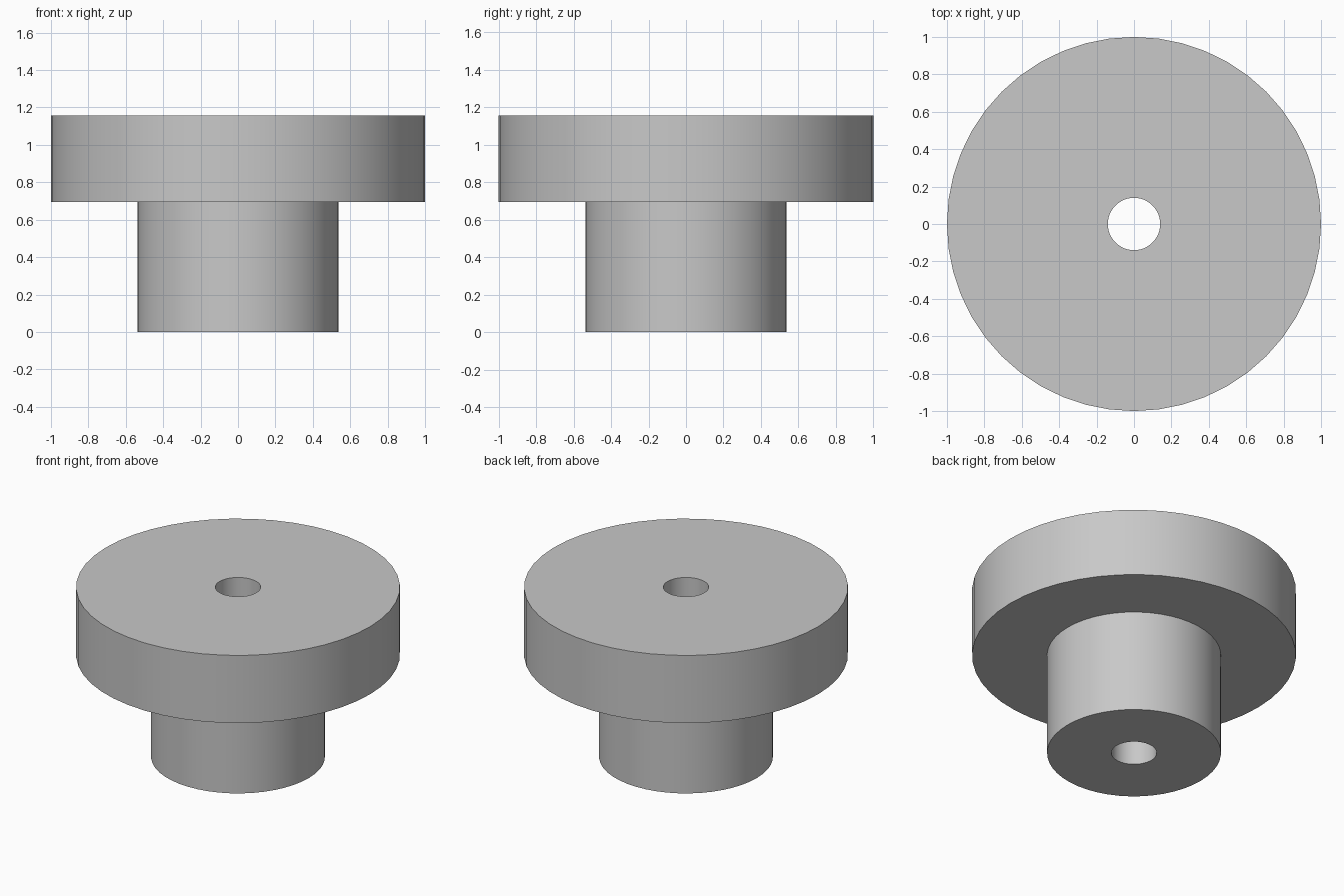
import bpy
import bmesh
import math

SIDES = 48
BORE, HUB, FLANGE = 0.14, 0.537, 1.0
STEP_Z, TOP_Z = 0.695, 1.156

cube = bpy.data.objects.get("Cube")
if cube:
    bpy.data.objects.remove(cube, do_unlink=True)

# Plain grey material
grey = bpy.data.materials.new("plain_grey")
grey.use_nodes = True
colour = (0.58, 0.58, 0.58, 1)
grey.diffuse_color = colour
grey.node_tree.nodes["Principled BSDF"].inputs["Base Color"].default_value = colour

# Closed half-section of the hub, flange and through bore, as (radius, height)
section = [(BORE, 0), (HUB, 0), (HUB, STEP_Z),
           (FLANGE, STEP_Z), (FLANGE, TOP_Z), (BORE, TOP_Z)]

# Turn the section around the vertical axis
bm = bmesh.new()
verts = [bm.verts.new((r, 0, z)) for r, z in section]
edges = [bm.edges.new((v, verts[(i + 1) % len(verts)]))
         for i, v in enumerate(verts)]
bmesh.ops.spin(bm, geom=verts + edges, cent=(0, 0, 0), axis=(0, 0, 1),
               angle=math.tau, steps=SIDES, use_merge=True)
bmesh.ops.remove_doubles(bm, verts=bm.verts, dist=0.0001)
bmesh.ops.recalc_face_normals(bm, faces=bm.faces)

mesh = bpy.data.meshes.new("flanged_hub")
bm.to_mesh(mesh)
bm.free()
mesh.materials.append(grey)
hub = bpy.data.objects.new("flanged_hub", mesh)
bpy.context.collection.objects.link(hub)

# Smooth round walls with crisp rims
bpy.ops.object.select_all(action='DESELECT')
hub.select_set(True)
bpy.context.view_layer.objects.active = hub
bpy.ops.object.shade_smooth_by_angle(angle=math.radians(30))
